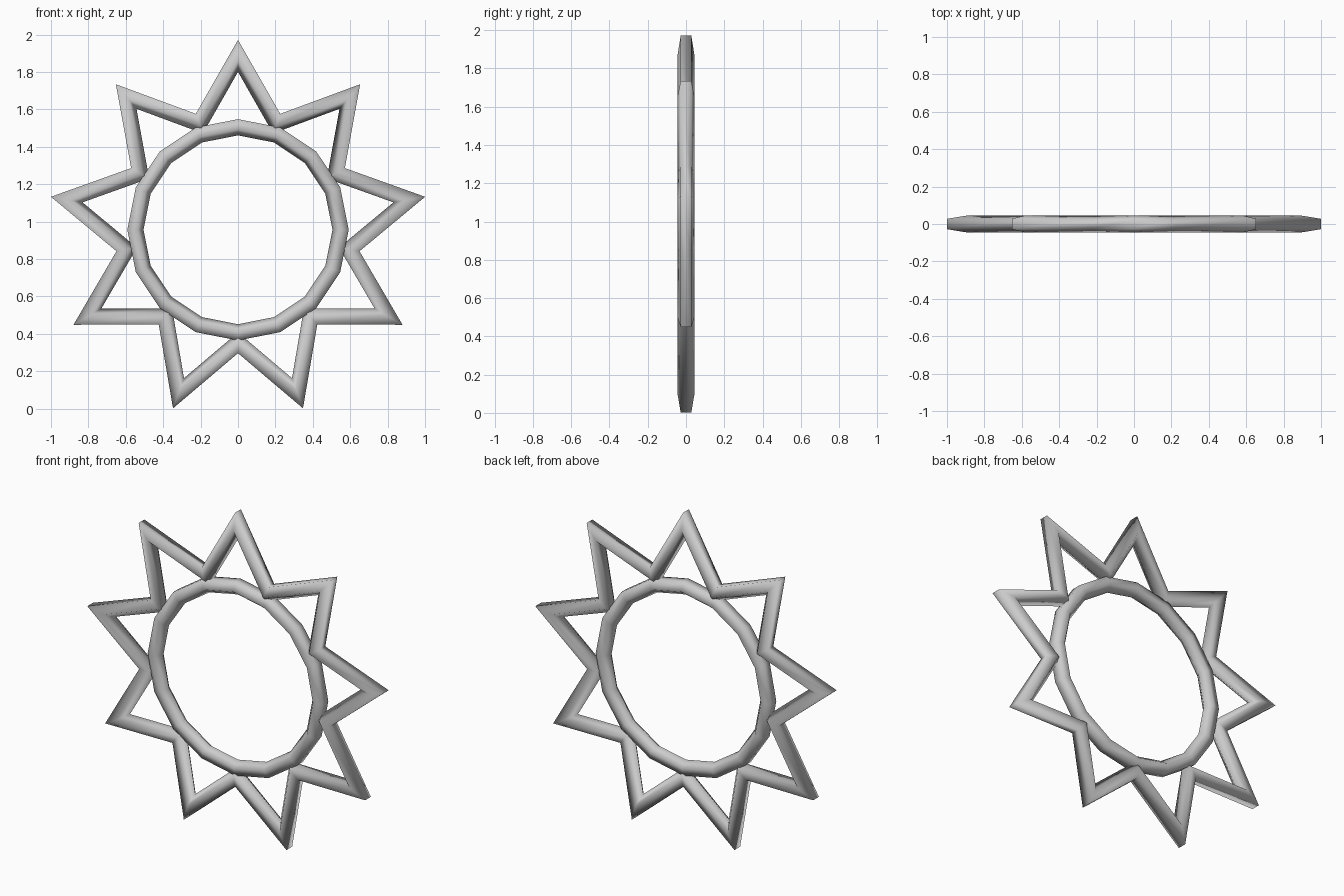
import bpy, bmesh
from math import sin, cos, tan, pi
from mathutils import Vector

cube = bpy.data.objects.get("Cube")
if cube:
    bpy.data.objects.remove(cube, do_unlink=True)

CENTRE_Z = 0.956
TUBE = 0.047      # radius of the five-sided section
SIDES = 5

grey = bpy.data.materials.new("grey metal")
grey.use_nodes = True
colour = (0.6, 0.6, 0.6, 1)
grey.diffuse_color = colour
grey.node_tree.nodes["Principled BSDF"].inputs["Base Color"].default_value = colour


def closed_tube(name, path):
    """Sweep a pentagon, flat side outward, along a closed mitred path in XZ."""
    bm = bmesh.new()
    rings = []
    n = len(path)
    for i, p in enumerate(path):
        before = (p - path[i - 1]).normalized()
        after = (path[(i + 1) % n] - p).normalized()
        n1, n2 = Vector((-before.y, before.x)), Vector((-after.y, after.x))
        miter = (n1 + n2) / (1 + n1.dot(n2))
        ring = []
        for k in range(SIDES):
            a = pi / SIDES + 2 * pi * k / SIDES
            q = p + miter * TUBE * cos(a)
            ring.append(bm.verts.new((q.x, TUBE * sin(a), CENTRE_Z + q.y)))
        rings.append(ring)
    for i in range(n):
        a, b = rings[i], rings[(i + 1) % n]
        for k in range(SIDES):
            m = (k + 1) % SIDES
            bm.faces.new((a[k], a[m], b[m], b[k]))
    bmesh.ops.recalc_face_normals(bm, faces=bm.faces)
    for f in bm.faces:
        f.smooth = True
    mesh = bpy.data.meshes.new(name)
    bm.to_mesh(mesh)
    bm.free()
    mesh.materials.append(grey)
    obj = bpy.data.objects.new(name, mesh)
    bpy.context.collection.objects.link(obj)
    return obj


def polar(radius, turn):
    """Point clockwise from the top, turn as a fraction of a full circle."""
    return Vector((radius * sin(2 * pi * turn), radius * cos(2 * pi * turn)))


# Inner hoop
closed_tube("hoop", [polar(0.553, i / 16) for i in range(16)])

# Nine-pointed zigzag band around the hoop
closed_tube("star_band",
            [polar(0.61 if i % 2 else 0.939, i / 18) for i in range(18)])
